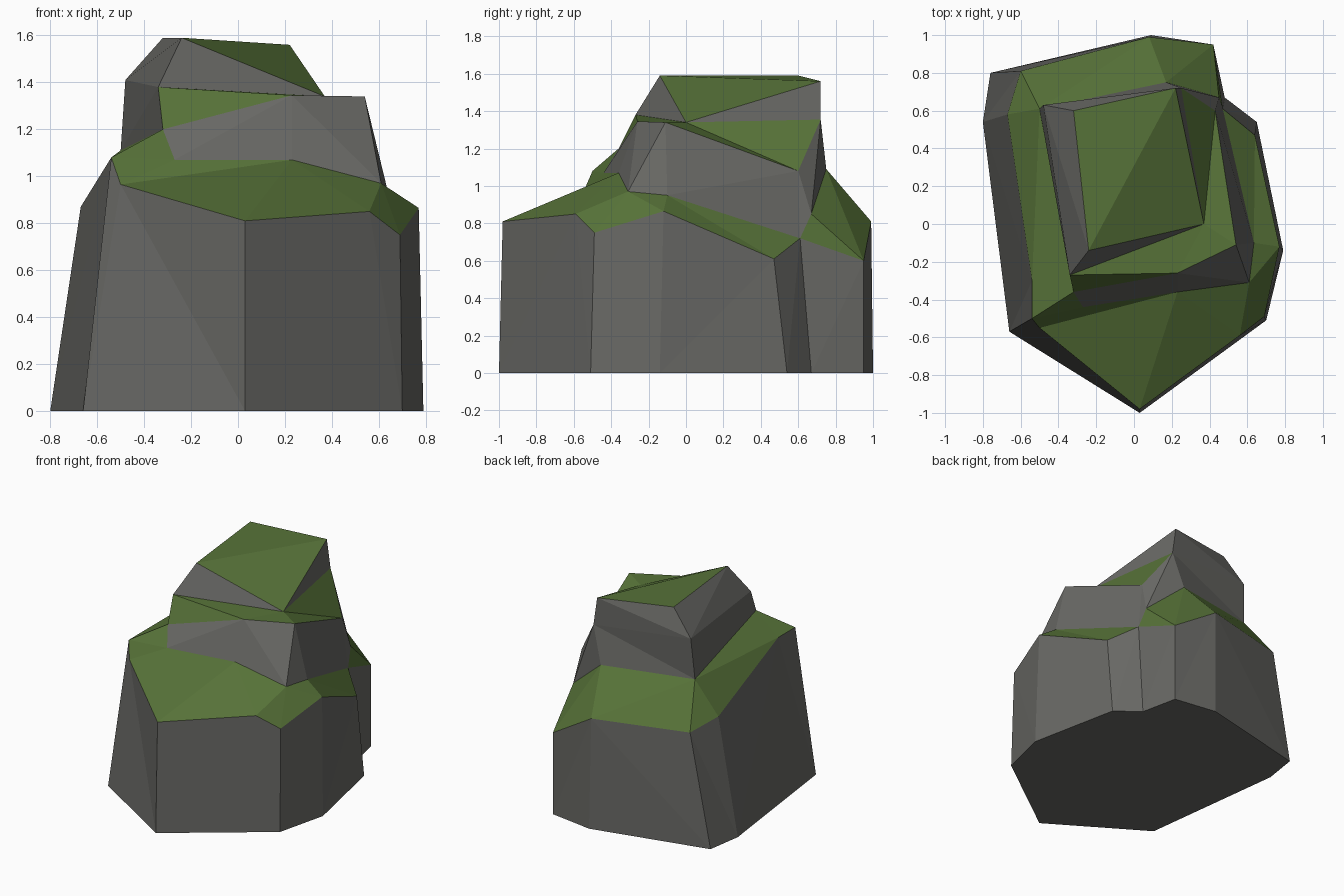
import bpy
import bmesh

cube = bpy.data.objects.get("Cube")
if cube:
    bpy.data.objects.remove(cube, do_unlink=True)


def flat_material(name, colour):
    material = bpy.data.materials.new(name)
    material.use_nodes = True
    material.diffuse_color = colour
    shader = material.node_tree.nodes["Principled BSDF"]
    shader.inputs["Base Color"].default_value = colour
    shader.inputs["Roughness"].default_value = 1
    return material


STONE, MOSS = 0, 1
materials = [
    flat_material("grey stone", (0.14, 0.14, 0.13, 1)),
    flat_material("green moss", (0.095, 0.17, 0.04, 1)),
]

# Corners shared by two neighbouring outlines
notch = (0.47, 0.61, 0.72)
pinch = (-0.32, -0.36, 1.20)
back_right = (0.25, 0.72, 1.355)
back_left = (-0.48, 0.63, 1.41)
front_left = (-0.34, -0.27, 1.38)
spur = (0.37, 0.0, 1.34)

# Outlines of the boulder, bottom to top, each anticlockwise from the front
ground = [(x, y, 0) for x, y in (
    (0.03, -1), (0.7, -0.51), (0.79, -0.14), (0.65, 0.54), (0.48, 0.67),
    (0.42, 0.95), (0.09, 1), (-0.76, 0.8), (-0.8, 0.54), (-0.66, -0.57))]
lower_rim = [
    (0.03, -0.98, 0.81), (0.56, -0.59, 0.85), (0.69, -0.49, 0.75),
    (0.77, -0.12, 0.865), (0.64, 0.47, 0.61), notch, (0.42, 0.95, 0.6),
    (0.08, 0.99, 0.81), (-0.6, 0.81, 0.82), (-0.67, 0.58, 0.87),
    (-0.54, -0.3, 1.08), (-0.54, -0.5, 1.08), (-0.5, -0.55, 0.965)]
middle_foot = [
    (0.23, -0.36, 1.07), (0.61, -0.31, 0.97), (0.635, -0.1, 0.95), notch,
    (0.45, 0.67, 0.85), (0.17, 0.75, 1.09), (-0.5, 0.61, 1.11), pinch,
    (-0.27, -0.44, 1.07)]
middle_rim = [
    (0.23, -0.26, 1.345), (0.54, -0.11, 1.34), (0.43, 0.6, 1.08),
    back_right, back_left, front_left, pinch]
upper_foot = [spur, back_right, back_left, front_left]
summit = [spur, (0.22, 0.72, 1.56), (-0.32, 0.6, 1.59), (-0.24, -0.14, 1.59)]

bm = bmesh.new()
corners = {}


def corner(point):
    if point not in corners:
        corners[point] = bm.verts.new(point)
    return corners[point]


def add_face(points, material):
    if len(set(points)) == len(points):
        bm.faces.new([corner(p) for p in points]).material_index = material


def stitch(lower, upper, steps, material):
    """Join two outlines with triangles; each step moves along l(ower) or u(pper)."""
    i = j = 0
    for step in steps:
        a, b = lower[i % len(lower)], upper[j % len(upper)]
        if step == "l":
            i += 1
            add_face((a, lower[i % len(lower)], b), material)
        else:
            j += 1
            add_face((a, upper[j % len(upper)], b), material)


# Stone walls alternate with mossy ledges
stitch(ground, lower_rim, "ululuululululluluuluulu", STONE)
stitch(lower_rim, middle_foot, "lullulluulululllululul", MOSS)
stitch(middle_foot, middle_rim, "lulullulluuullul", STONE)
stitch(middle_rim, upper_foot, "lllululullu".replace(" ", ""), MOSS)
stitch(upper_foot, summit, "luluullu", STONE)

# Mossy summit and flat underside
add_face((summit[0], summit[1], summit[3]), MOSS)
add_face((summit[1], summit[2], summit[3]), MOSS)
add_face(ground[::-1], STONE)

mesh = bpy.data.meshes.new("mossy_boulder")
bm.to_mesh(mesh)
bm.free()
for material in materials:
    mesh.materials.append(material)
boulder = bpy.data.objects.new("mossy_boulder", mesh)
bpy.context.collection.objects.link(boulder)
